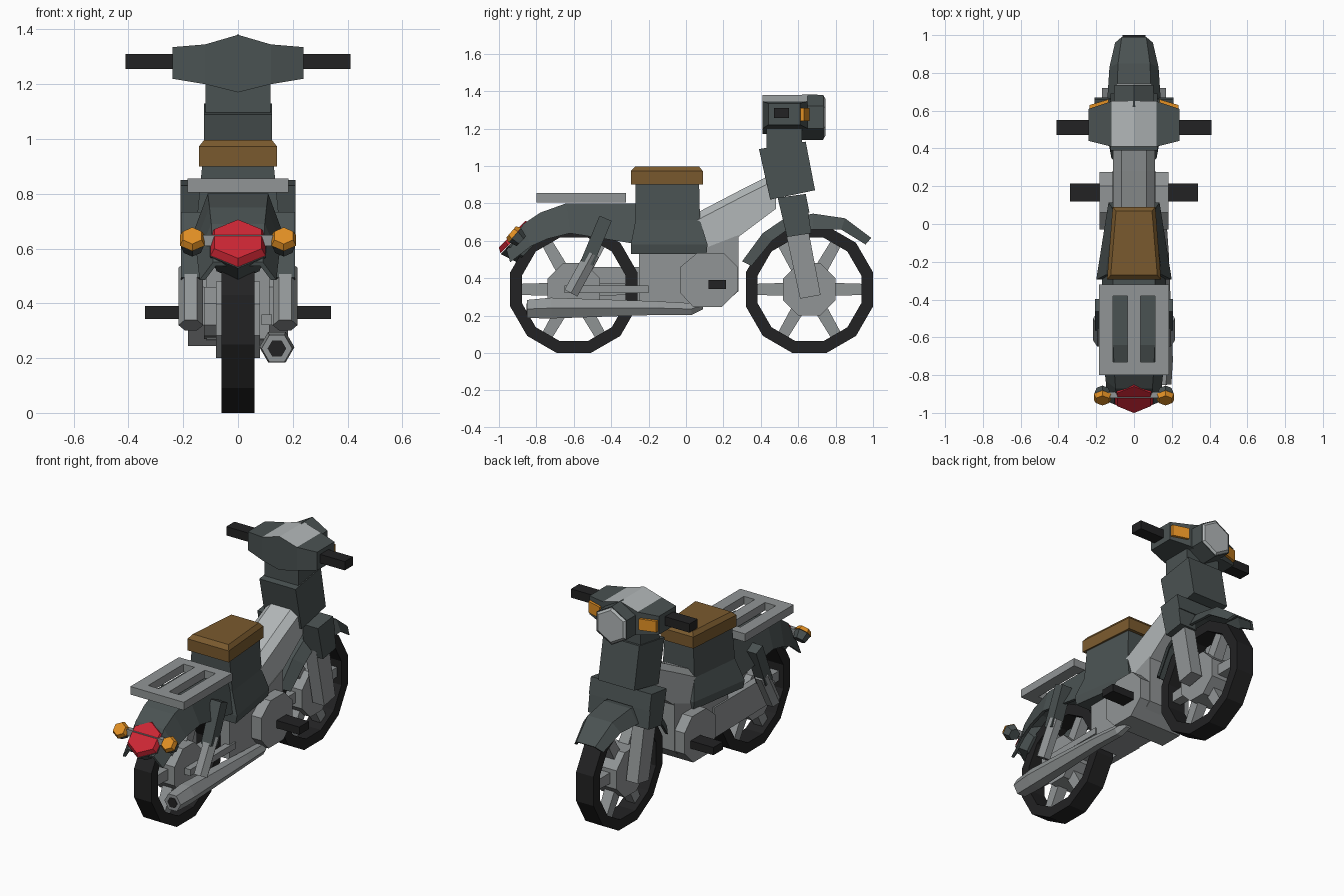
import bpy, bmesh, math
from mathutils import Vector

if "Cube" in bpy.data.objects:
    bpy.data.objects.remove(bpy.data.objects["Cube"])


def material(name, r, g, b):
    m = bpy.data.materials.new(name)
    lin = [((c / 255 + 0.055) / 1.055) ** 2.4 for c in (r, g, b)]
    m.diffuse_color = (*lin, 1)
    m.use_nodes = True
    m.node_tree.nodes["Principled BSDF"].inputs["Base Color"].default_value = m.diffuse_color
    return m


SLATE = material("slate body", 74, 82, 82)
GREY = material("mid grey metal", 145, 149, 150)
PALE = material("pale grey panel", 178, 183, 184)
BLACK = material("black rubber", 34, 34, 35)
BROWN = material("brown seat", 122, 90, 46)
ORANGE = material("orange lens", 226, 144, 36)
RED = material("red lens", 205, 38, 52)


def finish(name, bm, mat):
    bmesh.ops.recalc_face_normals(bm, faces=bm.faces)
    me = bpy.data.meshes.new(name)
    bm.to_mesh(me)
    bm.free()
    me.materials.append(mat)
    ob = bpy.data.objects.new(name, me)
    bpy.context.collection.objects.link(ob)
    return ob


def loft(name, rings, mat, closed=False):
    """Skin a row of equal rings; cap the ends unless closed."""
    bm = bmesh.new()
    vs = [[bm.verts.new(p) for p in r] for r in rings]
    n = len(vs[0])
    pairs = list(zip(vs, vs[1:])) + ([(vs[-1], vs[0])] if closed else [])
    for a, b in pairs:
        for i in range(n):
            j = (i + 1) % n
            bm.faces.new((a[i], a[j], b[j], b[i]))
    if not closed:
        bm.faces.new(vs[0])
        bm.faces.new(vs[-1])
    return finish(name, bm, mat)


def prism(name, yz, x0, x1, mat):
    return loft(name, [[(x, y, z) for y, z in yz] for x in (x0, x1)], mat)


def boxes(name, items, mat):
    bm = bmesh.new()
    for x0, x1, y0, y1, z0, z1 in items:
        vs = bmesh.ops.create_cube(bm, size=1)["verts"]
        for v in vs:
            v.co = ((x0 + x1) / 2 + v.co.x * (x1 - x0), (y0 + y1) / 2 + v.co.y * (y1 - y0),
                    (z0 + z1) / 2 + v.co.z * (z1 - z0))
    return finish(name, bm, mat)


def tube(name, stations, n, mat, turn=0.0, su=1, sv=1):
    """Polygonal tube through (point, radius) stations."""
    axis = (Vector(stations[-1][0]) - Vector(stations[0][0])).normalized()
    u = Vector((0, 1, 0)) if abs(axis.x) > 0.9 else Vector((1, 0, 0))
    v = axis.cross(u).normalized()
    rings = []
    for p, r in stations:
        rings.append([Vector(p) + r * (su * u * math.cos(a) + sv * v * math.sin(a))
                      for a in (math.radians(turn) + 2 * math.pi * i / n for i in range(n))])
    return loft(name, rings, mat)


def fender(name, stations, mat):
    """Channel with sloped sides: crown point, lower edge point, half width."""
    rings = []
    for yo, zo, yi, zi, w in stations:
        c, t = 0.65 * w, 0.02
        yc, zc = yo + 0.2 * (yi - yo), zo + 0.2 * (zi - zo)
        rings.append([(-w, yi, zi), (-c, yo, zo), (c, yo, zo), (w, yi, zi),
                      (w - t, yi, zi), (c - t / 2, yc, zc), (t / 2 - c, yc, zc), (t - w, yi, zi)])
    return loft(name, rings, mat)


def trapezoid_stack(name, levels, mat):
    """Levels of (z, rear y, rear half width, front y, front half width)."""
    return loft(name, [[(-a, y0, z), (a, y0, z), (b, y1, z), (-b, y1, z)]
                       for z, y0, a, y1, b in levels], mat)


# wheels
def wheel(label, cy, cz=0.34):
    k = 1 / math.cos(math.pi / 12)
    rings = []
    for i in range(12):
        a = math.pi / 12 + i * math.pi / 6
        rings.append([(x, cy + r * k * math.cos(a), cz + r * k * math.sin(a))
                      for x, r in ((-0.06, 0.34), (0.06, 0.34), (0.06, 0.277), (-0.06, 0.277))])
    loft(label + "_tyre", rings, BLACK, closed=True)
    tube(label + "_hub", [((-0.08, cy, cz), 0.152), ((0.08, cy, cz), 0.152)], 8, GREY, 22.5)
    for i in range(6):
        a = i * math.pi / 3
        d = Vector((0, math.cos(a), math.sin(a)))
        c = Vector((0, cy, cz))
        tube(f"{label}_spoke_{i + 1}", [(c + d * 0.1, 0.05), (c + d * 0.285, 0.042)], 4, GREY, 45)


wheel("front_wheel", 0.66)
wheel("rear_wheel", -0.60)

# fenders
fender("front_fender", [(0.30, 0.49, 0.35, 0.465, 0.12), (0.41, 0.64, 0.46, 0.60, 0.14),
                        (0.52, 0.715, 0.53, 0.65, 0.14), (0.68, 0.745, 0.68, 0.66, 0.14),
                        (0.85, 0.72, 0.83, 0.66, 0.13), (0.99, 0.615, 0.96, 0.58, 0.10)], SLATE)
fender("rear_fender", [(-0.96, 0.55, -0.94, 0.485, 0.14), (-0.87, 0.69, -0.83, 0.57, 0.15),
                       (-0.78, 0.75, -0.74, 0.61, 0.16), (-0.64, 0.80, -0.62, 0.64, 0.17),
                       (-0.25, 0.80, -0.25, 0.58, 0.17)], SLATE)

# fork, shock absorbers and rear signals on both sides
for s, side in ((1, "right"), (-1, "left")):
    prism("fork_leg_" + side, [(0.61, 0.29), (0.72, 0.31), (0.65, 0.68), (0.53, 0.66)],
          s * 0.09, s * 0.17, GREY)
    prism("fork_cover_" + side, [(0.54, 0.62), (0.67, 0.64), (0.64, 0.85), (0.49, 0.83)],
          s * 0.09, s * 0.21, SLATE)
    x = s * 0.172
    tube("shock_lower_" + side, [((x, -0.615, 0.32), 0.045), ((x, -0.50, 0.53), 0.045)], 6, GREY)
    tube("shock_upper_" + side, [((x, -0.53, 0.48), 0.05), ((x, -0.43, 0.72), 0.05)], 4, SLATE, 45)
    x = s * 0.167
    tube("rear_signal_housing_" + side, [((x, -0.88, 0.597), 0.036), ((x, -0.915, 0.63), 0.05)], 6, SLATE, 30)
    tube("rear_signal_" + side, [((x, -0.915, 0.63), 0.052), ((x, -0.935, 0.647), 0.04)], 6, ORANGE, 30)
    prism("front_signal_" + side, [(0.60, 1.24), (0.635, 1.24), (0.635, 1.31), (0.60, 1.31)],
          s * 0.135, s * 0.235, ORANGE)
    for v in bpy.data.objects["front_signal_" + side].data.vertices:
        v.co.y += 0.025 if abs(v.co.x) < 0.2 else -0.005
prism("fork_bridge", [(0.52, 0.75), (0.66, 0.75), (0.64, 0.85), (0.49, 0.83)], -0.21, 0.21, SLATE)
boxes("signal_bar", [(-0.14, 0.14, -0.92, -0.89, 0.61, 0.65)], GREY)

# tail light
tube("tail_light_housing", [((0, -0.84, 0.55), 0.09), ((0, -0.91, 0.615), 0.118)], 6, SLATE, 30)
tube("tail_light", [((0, -0.91, 0.615), 0.116), ((0, -0.93, 0.635), 0.1)], 6, RED, 30)

# head fairing, neck and handlebar cowl
prism("head_fairing", [(0.39, 1.09), (0.64, 1.13), (0.69, 0.87), (0.45, 0.82)], -0.125, 0.125, SLATE)
boxes("neck", [(-0.118, 0.118, 0.43, 0.62, 1.08, 1.21)], SLATE)
cowl = loft("handlebar_cowl", [[(x, y0, z0), (x, y1, z0), (x, y1, z1), (x, y0, z1)]
            for x, y0, y1, z0, z1 in ((-0.24, 0.44, 0.61, 1.22, 1.335), (-0.12, 0.41, 0.65, 1.2, 1.345),
                                      (0, 0.41, 0.65, 1.17, 1.38), (0.12, 0.41, 0.65, 1.2, 1.345),
                                      (0.24, 0.44, 0.61, 1.22, 1.335))], SLATE)
cowl.data.materials.append(PALE)
for f in cowl.data.polygons:
    if f.normal.z > 0.5 and abs(f.center.x) < 0.12:
        f.material_index = 1
boxes("handlebar_grips", [(-0.41, 0.41, 0.47, 0.55, 1.255, 1.31)], BLACK)
tube("headlamp_housing", [((0, 0.62, 1.26), 0.122), ((0, 0.735, 1.26), 0.12)], 6, SLATE, 30)
tube("headlamp_lens", [((0, 0.735, 1.26), 0.115), ((0, 0.745, 1.26), 0.1)], 6, PALE, 30)

# step-through frame
w = 0.112
loft("frame_spine", [[(-w, y, zb), (-w, y, zt - 0.04), (-0.6 * w, y, zt), (0.6 * w, y, zt),
                      (w, y, zt - 0.04), (w, y, zb)]
                     for y, zb, zt in ((0.05, 0.52, 0.745), (0.28, 0.62, 0.865), (0.48, 0.77, 0.965))], PALE)

# seat and side covers
trapezoid_stack("seat_base", [(0.53, -0.295, 0.19, 0.11, 0.13), (0.58, -0.295, 0.2, 0.115, 0.135),
                              (0.71, -0.27, 0.15, 0.075, 0.11), (0.91, -0.27, 0.13, 0.07, 0.10)], SLATE)
trapezoid_stack("seat", [(0.90, -0.295, 0.143, 0.09, 0.113), (0.972, -0.295, 0.143, 0.09, 0.113),
                         (0.997, -0.27, 0.123, 0.07, 0.095)], BROWN)

# luggage rack with two slots
boxes("luggage_rack", [(-0.185, -0.11, -0.8, -0.32, 0.805, 0.855), (0.11, 0.185, -0.8, -0.32, 0.805, 0.855),
                       (-0.035, 0.035, -0.8, -0.32, 0.805, 0.855), (-0.11, 0.11, -0.8, -0.73, 0.805, 0.855),
                       (-0.11, 0.11, -0.38, -0.32, 0.805, 0.855)], GREY)

# engine, covers and foot pegs
prism("engine_block", [(-0.25, 0.27), (0.2, 0.26), (0.28, 0.33), (0.28, 0.63), (0.1, 0.56), (-0.25, 0.56)],
      -0.115, 0.115, GREY)
prism("engine_covers", [(0.04, 0.245), (0.19, 0.245), (0.275, 0.33), (0.275, 0.46), (0.20, 0.535),
                        (0.06, 0.535), (-0.03, 0.46), (-0.03, 0.32)], -0.183, 0.183, GREY)
boxes("foot_pegs", [(-0.34, 0.34, 0.12, 0.215, 0.342, 0.39)], BLACK)

# swing arm and chain case
boxes("swing_arm", [(0.085, 0.125, -0.65, -0.2, 0.32, 0.36)], GREY)
prism("chain_case", [(-0.66, 0.28), (-0.1, 0.27), (-0.1, 0.46), (-0.62, 0.46), (-0.7, 0.40), (-0.7, 0.32)],
      -0.125, -0.08, GREY)

# exhaust
tube("exhaust", [((0.142, -0.85, 0.235), 0.056), ((0.142, -0.72, 0.24), 0.064),
                 ((0.142, -0.15, 0.24), 0.042), ((0.135, 0.03, 0.235), 0.036), ((0.12, 0.09, 0.26), 0.03)], 6, GREY)
tube("exhaust_opening", [((0.142, -0.853, 0.235), 0.034), ((0.142, -0.84, 0.235), 0.034)], 6, BLACK)
